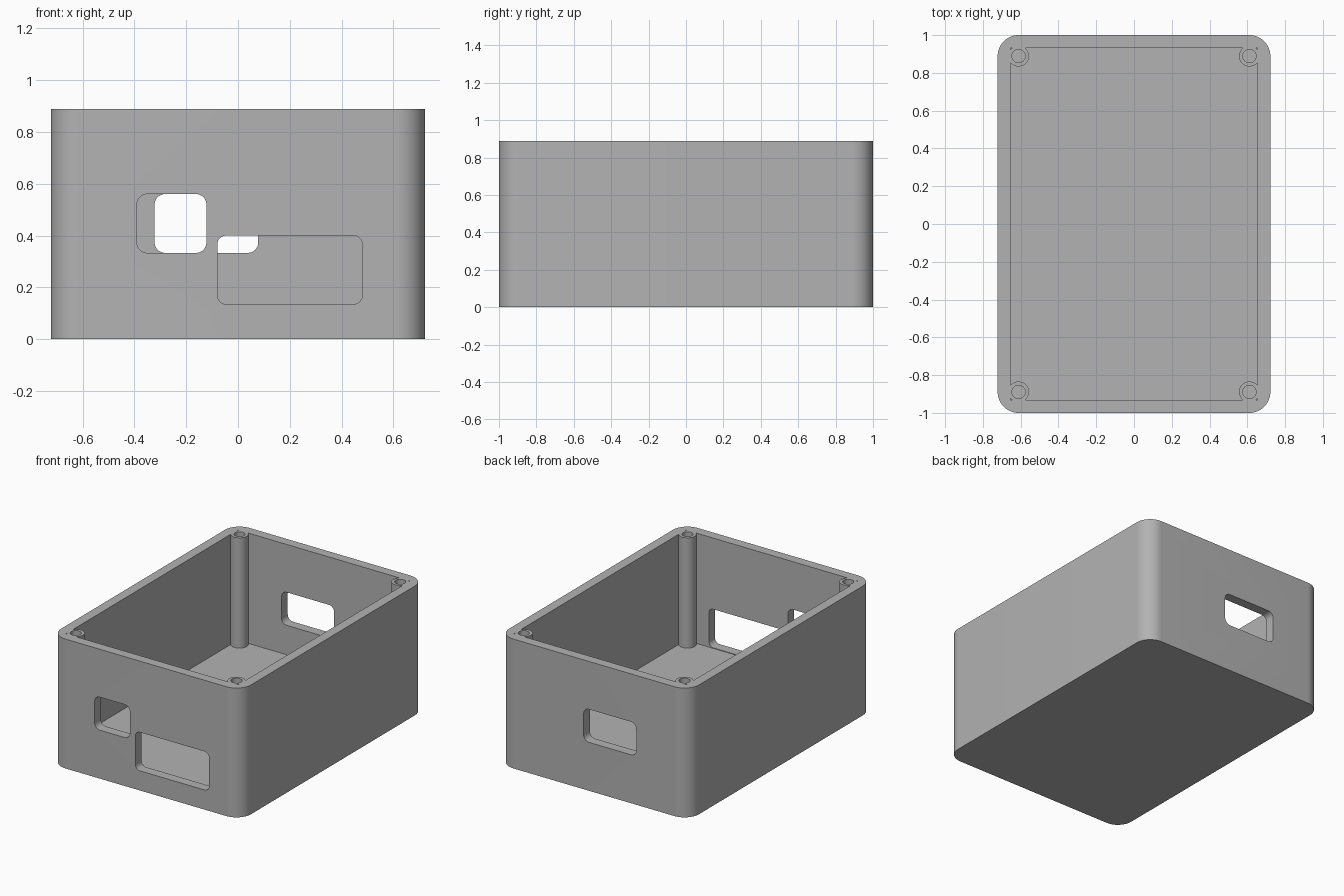
import bpy, bmesh, math
from mathutils import Matrix

if "Cube" in bpy.data.objects:
    bpy.data.objects.remove(bpy.data.objects["Cube"])

WIDTH, LENGTH, HEIGHT = 1.444, 2.0, 0.889
WALL, FLOOR, CORNER = 0.067, 0.131, 0.111
BOSS_X, BOSS_Y = WIDTH / 2 - CORNER, LENGTH / 2 - CORNER

grey = bpy.data.materials.new("plain grey")
grey.use_nodes = True
grey.diffuse_color = (0.45, 0.45, 0.45, 1)
grey.node_tree.nodes["Principled BSDF"].inputs["Base Color"].default_value = grey.diffuse_color


def rounded_outline(w, h, r, steps):
    """Counter-clockwise rounded rectangle centred on the origin."""
    points = []
    for i, (sx, sy) in enumerate([(1, 1), (-1, 1), (-1, -1), (1, -1)]):
        for k in range(steps + 1):
            a = math.pi / 2 * (i + k / steps)
            points.append((sx * (w / 2 - r) + r * math.cos(a),
                           sy * (h / 2 - r) + r * math.sin(a)))
    return points


def prism(name, outline, depth, matrix):
    """Extrude an outline along local z and place it."""
    bm = bmesh.new()
    face = bm.faces.new([bm.verts.new((x, y, 0)) for x, y in outline])
    top = bmesh.ops.extrude_face_region(bm, geom=[face])["geom"]
    bmesh.ops.translate(bm, vec=(0, 0, depth),
                        verts=[v for v in top if isinstance(v, bmesh.types.BMVert)])
    bmesh.ops.recalc_face_normals(bm, faces=bm.faces)
    bm.transform(matrix)
    bmesh.ops.recalc_face_normals(bm, faces=bm.faces)
    mesh = bpy.data.meshes.new(name)
    bm.to_mesh(mesh)
    bm.free()
    mesh.materials.append(grey)
    obj = bpy.data.objects.new(name, mesh)
    bpy.context.collection.objects.link(obj)
    return obj


def circle(r, sides=40):
    return [(r * math.cos(math.tau * k / sides), r * math.sin(math.tau * k / sides))
            for k in range(sides)]


def combine(target, tool, operation):
    """Apply a boolean and drop the helper."""
    tool.hide_render = True
    mod = target.modifiers.new("combine", "BOOLEAN")
    mod.operation, mod.object, mod.solver = operation, tool, "EXACT"
    bpy.context.view_layer.objects.active = target
    bpy.ops.object.modifier_apply(modifier=mod.name)
    bpy.data.objects.remove(tool)


def window(name, x0, x1, z0, z1, r, y):
    """Rounded cutter through an end wall."""
    place = Matrix.Translation(((x0 + x1) / 2, y + 0.15, (z0 + z1) / 2)) @ \
        Matrix.Rotation(math.pi / 2, 4, "X")
    return prism(name, rounded_outline(x1 - x0, z1 - z0, r, 8), 0.3, place)


# Outer shell with rounded upright corners
case = prism("enclosure_case", rounded_outline(WIDTH, LENGTH, CORNER, 14), HEIGHT, Matrix())

# Square-cornered cavity
hx, hy = WIDTH / 2 - WALL, LENGTH / 2 - WALL
cavity = prism("cavity_cutter", [(hx, hy), (-hx, hy), (-hx, -hy), (hx, -hy)],
               HEIGHT, Matrix.Translation((0, 0, FLOOR)))
combine(case, cavity, "DIFFERENCE")

# Screw posts in the corners, each with a blind hole
corners = [(sx * BOSS_X, sy * BOSS_Y) for sx in (-1, 1) for sy in (-1, 1)]
for x, y in corners:
    post = prism("screw_post", circle(0.055), HEIGHT - FLOOR / 2,
                 Matrix.Translation((x, y, FLOOR / 2)))
    combine(case, post, "UNION")
for x, y in corners:
    hole = prism("screw_hole_cutter", circle(0.035), HEIGHT,
                 Matrix.Translation((x, y, FLOOR + 0.003)))
    combine(case, hole, "DIFFERENCE")

# Two openings in the front wall, one in the back wall
for args in [("front_small_opening", -0.39, -0.122, 0.333, 0.56, 0.04, -1),
             ("front_wide_opening", -0.08, 0.48, 0.135, 0.40, 0.035, -1),
             ("back_opening", -0.322, 0.078, 0.333, 0.56, 0.04, 1)]:
    combine(case, window(*args), "DIFFERENCE")

# Smooth rounded surfaces, sharp edges elsewhere
bpy.ops.object.select_all(action="DESELECT")
case.select_set(True)
bpy.context.view_layer.objects.active = case
bpy.ops.object.shade_smooth_by_angle(angle=math.radians(30))
